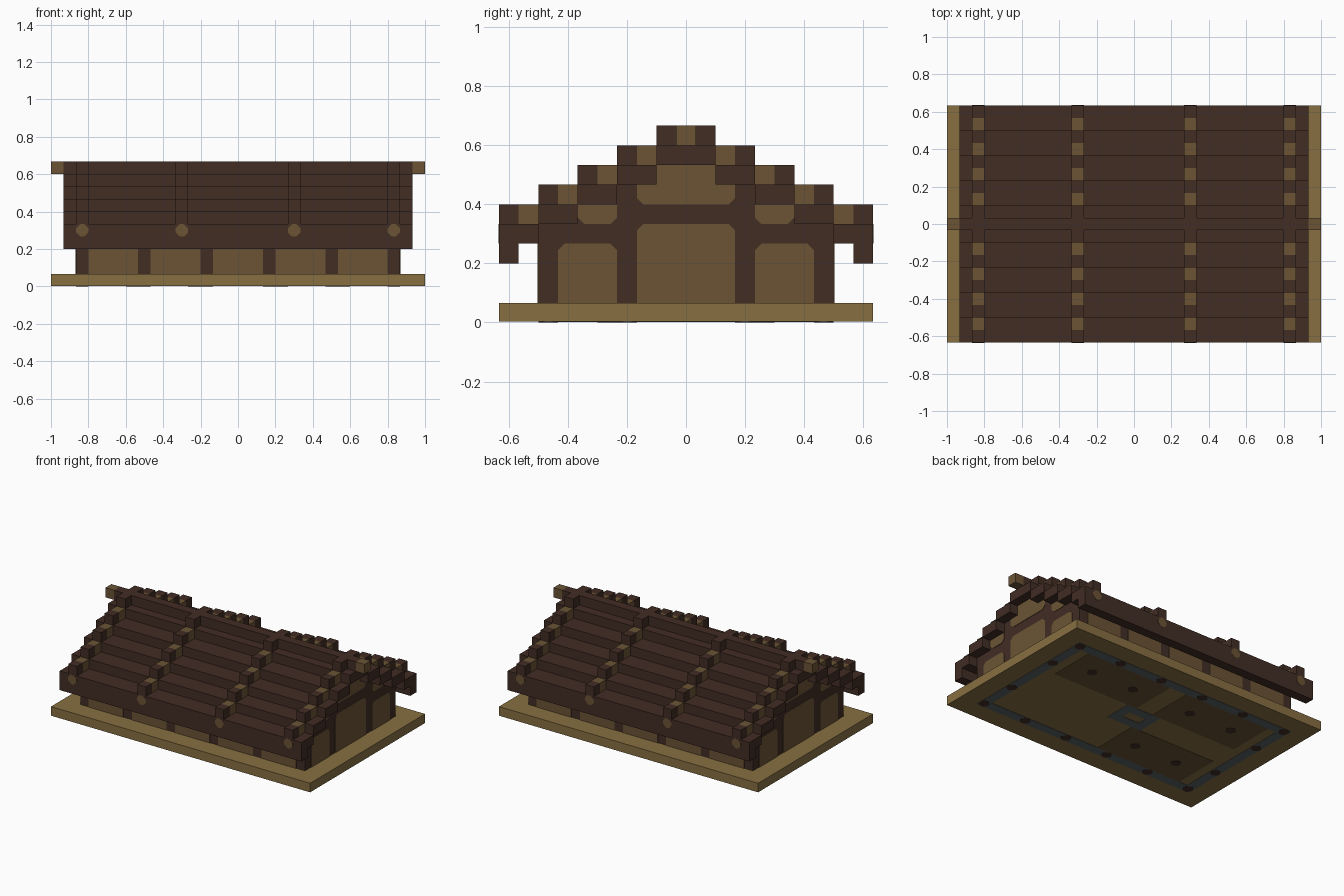
import bpy
import bmesh
from mathutils import Vector

old = bpy.data.objects.get("Cube")
if old:
    bpy.data.objects.remove(old, do_unlink=True)

U = 1 / 15      # one building block
CUT = 0.33      # clipped corner of a painted patch, in blocks
SKIN = 0.05     # thickness of a painted patch, in blocks


def material(name, rgb):
    def linear(c):
        c /= 255
        return c / 12.92 if c < 0.04 else ((c + 0.055) / 1.055) ** 2.4
    col = [linear(c) for c in rgb] + [1]
    m = bpy.data.materials.new(name)
    m.use_nodes = True
    m.diffuse_color = col
    m.node_tree.nodes["Principled BSDF"].inputs["Base Color"].default_value = col
    return m


DARK = material("dark timber", (66, 45, 36))
TAN = material("tan timber", (107, 84, 53))
SAND = material("sand", (135, 112, 66))
SLATE = material("slate", (92, 98, 100))


def prism(bm, pts, axis, lo, hi):
    """Extrude a flat outline along one axis, from lo to hi."""
    def place(p, h):
        v = list(p)
        v.insert(axis, h)
        return Vector(v) * U
    face = bm.faces.new([bm.verts.new(place(p, lo)) for p in pts])
    ext = bmesh.ops.extrude_face_region(bm, geom=[face])["geom"]
    step = place((0, 0), hi - lo)
    bmesh.ops.translate(bm, vec=step, verts=[g for g in ext if isinstance(g, bmesh.types.BMVert)])


def rect(a0, a1, b0, b1, low=0, high=0):
    """Rectangle outline with optional clipped lower and upper corners."""
    pts = [(a0, b0 + low), (a0 + low, b0), (a1 - low, b0), (a1, b0 + low),
           (a1, b1 - high), (a1 - high, b1), (a0 + high, b1), (a0, b1 - high)]
    return [p for i, p in enumerate(pts) if p != pts[i - 1]]


def part(name, mat, prisms):
    bm = bmesh.new()
    for p in prisms:
        prism(bm, *p)
    bmesh.ops.recalc_face_normals(bm, faces=bm.faces)
    me = bpy.data.meshes.new(name)
    bm.to_mesh(me)
    bm.free()
    me.materials.append(mat)
    ob = bpy.data.objects.new(name, me)
    bpy.context.collection.objects.link(ob)
    return ob


def box(x0, x1, y0, y1, z0, z1):
    return (rect(x0, x1, y0, y1), 2, z0, z1)


def both(a, b):
    """A span and its mirror image."""
    return [(a, b), (-b, -a)]


# Ground slab
part("ground_slab", SAND, [box(-15, 15, -9.5, 9.5, SKIN, 1)])

# House body with a stepped gable outline
half = [(7.5, 1), (7.5, 5), (5.5, 5), (5.5, 6), (3.5, 6), (3.5, 7), (1.5, 7), (1.5, 8)]
part("house_frame", DARK, [(half + [(-y, z) for y, z in reversed(half)], 0, -13, 13)])

# Wall panels on both gables
upper = [(-2.5, 6 + CUT), (-2.5 + CUT, 6), (2.5 - CUT, 6), (2.5, 6 + CUT),
         (2.5, 7), (1.5, 7), (1.5, 8), (-1.5, 8), (-1.5, 7), (-2.5, 7)]
gable = [rect(-2.5, 2.5, 1, 5, 0, CUT), upper]
gable += [rect(a, b, 1, 4, 0, CUT) for a, b in both(3.5, 6.5)]
gable += [rect(a, b, 5, 6, CUT, 0) for a, b in both(3.5, 5.5)]
part("gable_panels", TAN,
     [(g, 0, a, b) for g in gable for a, b in both(13, 13 + SKIN)])

# Wall panels on both long sides
part("side_panels", TAN,
     [(rect(x, x + 4, 1, 4, 0, CUT), 1, a, b)
      for x in range(-12, 12, 5) for a, b in both(7.5, 7.5 + SKIN)])

# Roof boards, one step per course, with a hanging eave board
courses = [box(-14, 14, a, b, 4 + k, 5 + k)
           for k in range(4) for a, b in both(7.5 - 2 * k, 9.5 - 2 * k)]
courses.append(box(-14, 14, -1.5, 1.5, 8, 9))
courses += [box(-14, 14, a, b, 3, 4) for a, b in both(8.5, 9.5)]
part("roof_boards", DARK, courses)

# Ridge beam with pale ends
part("ridge_beam", DARK, [box(-14, 14, -0.5, 0.5, 9, 10)])
part("ridge_ends", TAN, [box(a, b, -0.5, 0.5, 9, 10) for a, b in both(14, 15)])

# Stepped rafters over the roof
RAFTERS = [-13, -5, 4, 12]
part("rafter_blocks", DARK,
     [box(x, x + 1, a, b, 5 + k, 6 + k) for x in RAFTERS for k in range(5)
      for a, b in both(8.5 - 2 * k, 9.5 - 2 * k)])
part("rafter_pegs", TAN,
     [box(x, x + 1, a, b, 5 + k, 6 + k) for x in RAFTERS for k in range(4)
      for a, b in both(7.5 - 2 * k, 8.5 - 2 * k)])
part("rafter_end_spots", TAN,
     [(rect(x, x + 1, 4, 5, CUT, CUT), 1, a, b) for x in RAFTERS
      for a, b in both(9.5 - SKIN, 9.5 + SKIN / 2)])


# Floor plan on the underside of the slab
def frame(w, d):
    return ([box(-w, w, a, b, 0.02, SKIN) for a, b in both(d - 1, d)]
            + [box(a, b, 1 - d, d - 1, 0.02, SKIN) for a, b in both(w - 1, w)])


part("wall_footing", SLATE, frame(13, 7.5))
part("hearth_ring", SLATE, frame(2, 1.5))
part("floor_mats", TAN, [box(1, 11, -6.5, -1.5, 0.02, SKIN),
                         box(-11, -1, 1.5, 6.5, 0.02, SKIN),
                         box(-11, -1, -6.5, -1.5, 0.02, SKIN)][1:]
     + [box(1, 11, 1.5, 6.5, 0.02, SKIN)])
feet = [(x, y) for x in (-12.5, -7.5, -2.5, 2.5, 7.5, 12.5) for y in (-7, 7)]
feet += [(x, y) for x in (-12.5, 12.5) for y in (-3, 3)]
feet += [(x, y) for x in (-8.5, -3.5) for y in (-4, 4)] + [(3.5, 4), (8.5, 4)]
part("post_feet", DARK,
     [(rect(x - 0.5, x + 0.5, y - 0.5, y + 0.5, CUT, CUT), 2, 0, SKIN) for x, y in feet])
